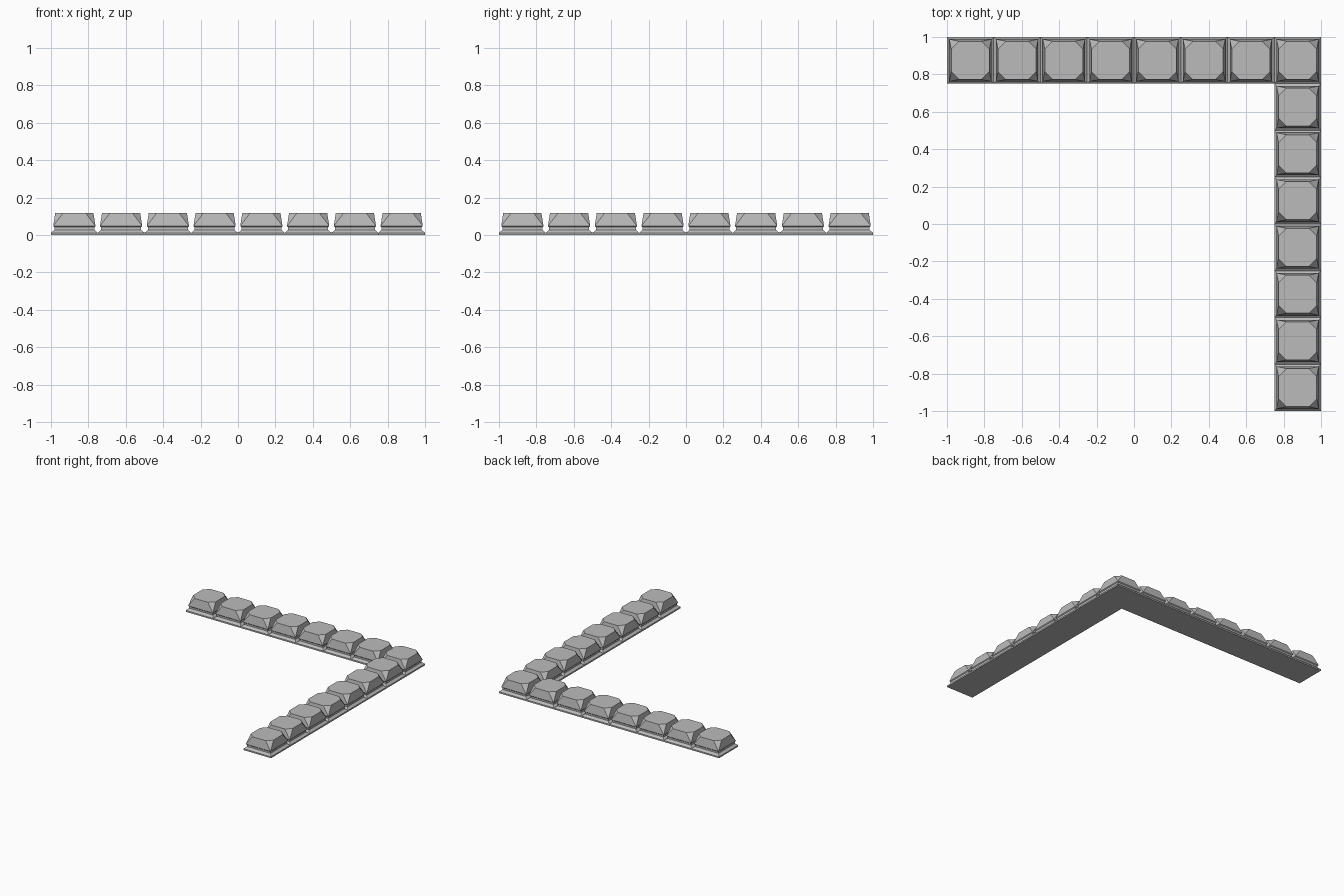
import bpy
import bmesh

cube = bpy.data.objects.get("Cube")
if cube:
    bpy.data.objects.remove(cube, do_unlink=True)

PITCH = 0.25
SLAB_TOP = 0.012
TOP_Z, TOP_HALF, CUT = 0.118, 0.102, 0.042

stone = bpy.data.materials.new("stone grey")
stone.use_nodes = True
grey = (0.5, 0.5, 0.5, 1)
stone.diffuse_color = grey
stone.node_tree.nodes["Principled BSDF"].inputs["Base Color"].default_value = grey


def finish(bm, name):
    bmesh.ops.recalc_face_normals(bm, faces=bm.faces)
    mesh = bpy.data.meshes.new(name)
    bm.to_mesh(mesh)
    bm.free()
    mesh.materials.append(stone)
    return mesh


def place(mesh, name, location=(0, 0, 0)):
    obj = bpy.data.objects.new(name, mesh)
    obj.location = location
    bpy.context.collection.objects.link(obj)


# L-shaped slab under both rows
bm = bmesh.new()
inner = 1 - PITCH
outline = [(-1, inner), (inner, inner), (inner, -1), (1, -1), (1, 1), (-1, 1)]
base = bm.faces.new([bm.verts.new((x, y, 0)) for x, y in outline])
raised = bmesh.ops.extrude_face_region(bm, geom=[base], use_keep_orig=True)["geom"]
for v in raised:
    if isinstance(v, bmesh.types.BMVert):
        v.co.z = SLAB_TOP
place(finish(bm, "base_slab"), "base_slab")

# Block: flared foot, narrow neck, then a cap with cut corners
CORNERS = [(-1, -1), (1, -1), (1, 1), (-1, 1)]
bm = bmesh.new()
previous = None
for half, z in [(0.125, SLAB_TOP), (0.114, 0.021), (0.107, 0.028),
                (0.107, 0.042), (0.113, 0.048)]:
    ring = [bm.verts.new((x * half, y * half, z)) for x, y in CORNERS]
    if previous:
        for i in range(4):
            j = (i + 1) % 4
            bm.faces.new((previous[i], previous[j], ring[j], ring[i]))
    previous = ring

# Octagonal top joined to the square cap rim by triangular corner facets
top = []
for i, (x, y) in enumerate(CORNERS):
    short = TOP_HALF - CUT
    along_x = bm.verts.new((x * short, y * TOP_HALF, TOP_Z))
    along_y = bm.verts.new((x * TOP_HALF, y * short, TOP_Z))
    pair = [along_y, along_x] if i % 2 == 0 else [along_x, along_y]
    top += pair
    bm.faces.new((previous[i], pair[1], pair[0]))
for i in range(4):
    j = (i + 1) % 4
    bm.faces.new((previous[i], previous[j], top[2 * j], top[2 * i + 1]))
bm.faces.new(top)
block = finish(bm, "block")

# Back row and left row share the corner block
edge = 1 - PITCH / 2
for i in range(8):
    place(block, f"back_row_block_{i + 1}", (-edge + i * PITCH, edge, 0))
for i in range(7):
    place(block, f"left_row_block_{i + 1}", (edge, -edge + i * PITCH, 0))
